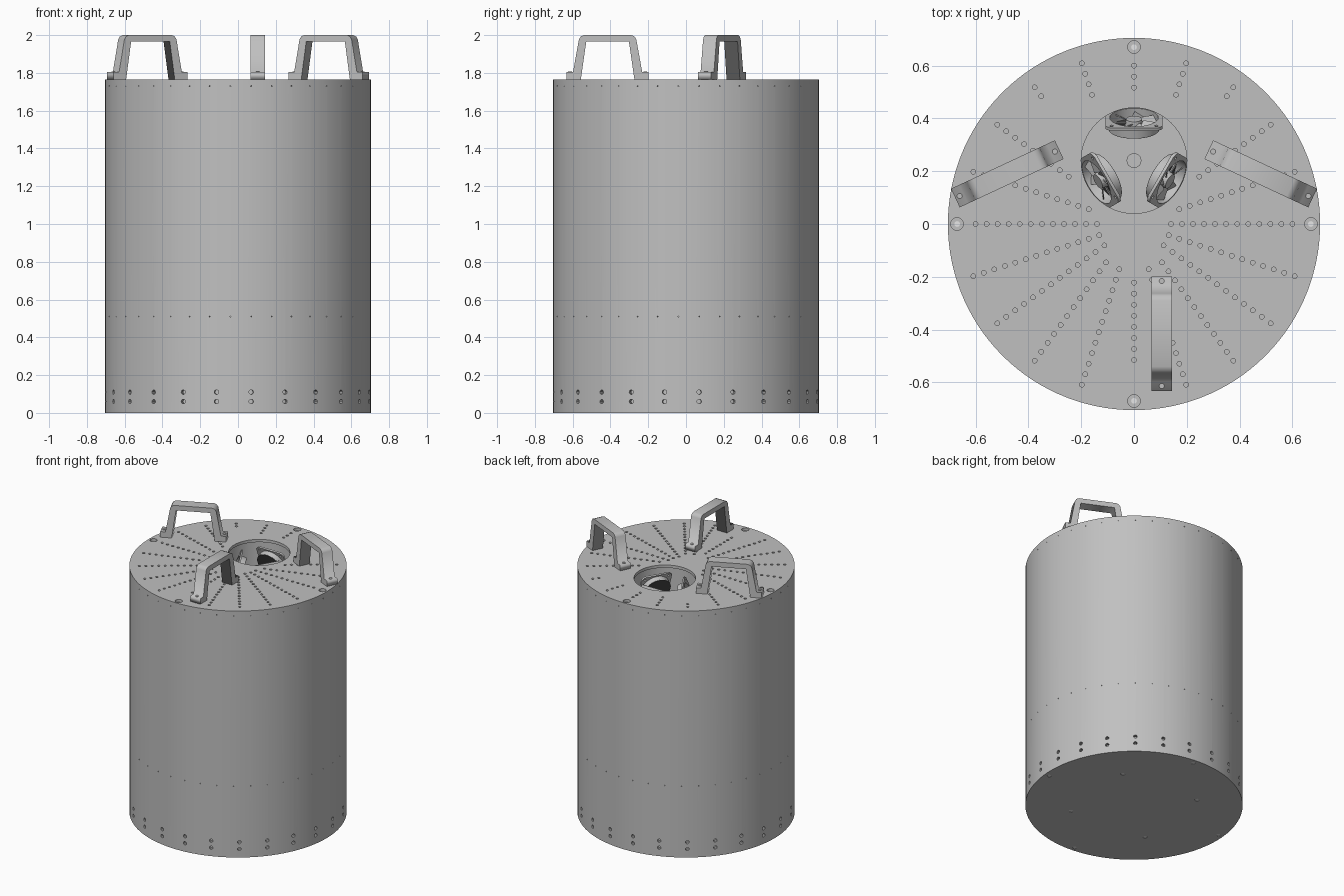
import bpy, bmesh, math
from math import sin, cos, radians, pi
from mathutils import Matrix, Vector

cube = bpy.data.objects.get("Cube")
if cube:
    bpy.data.objects.remove(cube, do_unlink=True)


def material(name, value):
    m = bpy.data.materials.new(name)
    m.use_nodes = True
    colour = (value, value, value, 1)
    m.diffuse_color = colour
    m.node_tree.nodes["Principled BSDF"].inputs["Base Color"].default_value = colour
    return m


GREY = material("satin grey", 0.53)
LIGHT = material("light steel", 0.85)
DARK = material("dark recess", 0.06)

RADIUS, HEIGHT, PLATE = 0.705, 1.765, 0.02
DECK = HEIGHT - PLATE
WELL = Vector((0, 0.24, 0))


def add(name, mesh, mat, matrix=Matrix()):
    ob = bpy.data.objects.new(name, mesh)
    bpy.context.collection.objects.link(ob)
    mesh.materials.clear()
    mesh.materials.append(mat)
    ob.matrix_world = matrix
    return ob


def from_bmesh(name, bm, mat, matrix=Matrix()):
    bmesh.ops.recalc_face_normals(bm, faces=bm.faces)
    mesh = bpy.data.meshes.new(name)
    bm.to_mesh(mesh)
    bm.free()
    return add(name, mesh, mat, matrix)


def cylinder(bm, matrix, radius, depth, sides=12, top=None):
    bmesh.ops.create_cone(bm, cap_ends=True, segments=sides, radius1=radius,
                          radius2=radius if top is None else top, depth=depth, matrix=matrix)


def circle(x, y, radius, sides=12):
    return [(x + radius * cos(2 * pi * i / sides), y + radius * sin(2 * pi * i / sides))
            for i in range(sides)]


def sheet(name, loops, thickness, mat, matrix=Matrix()):
    """Flat plate from an outline and its hole loops, centred on local z = 0."""
    curve = bpy.data.curves.new(name, 'CURVE')
    curve.dimensions, curve.fill_mode, curve.extrude = '2D', 'BOTH', thickness / 2
    for loop in loops:
        s = curve.splines.new('POLY')
        s.points.add(len(loop) - 1)
        for p, (x, y) in zip(s.points, loop):
            p.co = (x, y, 0, 1)
        s.use_cyclic_u = True
    temp = bpy.data.objects.new(name + "_outline", curve)
    bpy.context.collection.objects.link(temp)
    bpy.context.view_layer.update()
    mesh = bpy.data.meshes.new_from_object(temp.evaluated_get(bpy.context.evaluated_depsgraph_get()))
    bpy.data.objects.remove(temp, do_unlink=True)
    return add(name, mesh, mat, matrix)


def smooth(ob):
    bpy.ops.object.select_all(action='DESELECT')
    ob.select_set(True)
    bpy.context.view_layer.objects.active = ob
    bpy.ops.object.shade_smooth_by_angle(angle=radians(30))


def polar(radius, degrees, z=0):
    return Vector((radius * cos(radians(degrees)), radius * sin(radians(degrees)), z))


# Drum body
bm = bmesh.new()
cylinder(bm, Matrix.Translation((0, 0, DECK / 2)), RADIUS, DECK, 120)
body = from_bmesh("drum_body", bm, GREY)

# Cutters: side hole rows, pin holes, underside holes and fan chamber
bm = bmesh.new()
rows = [(0.06, 24, 0.012, 10), (0.11, 24, 0.012, 10), (0.51, 40, 0.003, 6), (1.73, 40, 0.003, 6)]
for z, count, radius, sides in rows:
    for i in range(count):
        angle = 5.7 + 360 * i / count
        turn = Matrix.Rotation(radians(angle), 4, 'Z') @ Matrix.Rotation(pi / 2, 4, 'Y')
        cylinder(bm, Matrix.Translation(polar(RADIUS, angle, z)) @ turn, radius, 0.05, sides)
under = [polar(0.67, a - 5) for a in range(0, 360, 90)] + [polar(0.415, a - 5) for a in range(45, 360, 90)]
for p in under:
    cylinder(bm, Matrix.Translation(p), 0.015, 0.02)
cylinder(bm, Matrix.Translation(WELL + Vector((0, 0, DECK - 0.2))), 0.24, 0.5, 64)
cutter = from_bmesh("hole_cutter", bm, GREY)
cutter.hide_render = True
cut = body.modifiers.new("holes", 'BOOLEAN')
cut.operation, cut.solver, cut.object = 'DIFFERENCE', 'EXACT', cutter
bpy.context.view_layer.objects.active = body
bpy.ops.object.modifier_apply(modifier=cut.name)
bpy.data.objects.remove(cutter, do_unlink=True)
smooth(body)

# Top plate with radiating hole rows: angle -> first and last radius
rays = {0: (0.14, 0.6), 18: (0.17, 0.64), 36: (0.3, 0.64), 54: (0.59, 0.64), 72: (0.51, 0.64),
        90: (0.51, 0.6), -18: (0.14, 0.64), -36: (0.14, 0.64), -54: (0.16, 0.64),
        -72: (0.17, 0.64), -90: (0.21, 0.515)}
loops = [circle(0, 0, RADIUS, 120), circle(0, WELL.y, 0.2, 64)]
for angle, (first, last) in rays.items():
    for side in ((1,) if abs(angle) == 90 else (1, -1)):
        r = last
        while r > first - 0.01:
            p = polar(r, angle)
            loops.append(circle(side * p.x, p.y, 0.009, 10))
            r -= 0.0418
bolts = [polar(0.67, a) for a in range(0, 360, 90)]
loops += [circle(p.x, p.y, 0.024, 20) for p in bolts]
sheet("top_plate", loops, PLATE, GREY, Matrix.Translation((0, 0, HEIGHT - PLATE / 2)))

# Bright bolt centres on the top and underside
bm = bmesh.new()
for p in bolts:
    cylinder(bm, Matrix.Translation(p + Vector((0, 0, DECK + 0.002))), 0.011, 0.004)
for p in under:
    cylinder(bm, Matrix.Translation(p + Vector((0, 0, 0.006))), 0.014, 0.008)
from_bmesh("bolt_centres", bm, LIGHT)

# Boss on the chamber floor
bm = bmesh.new()
cylinder(bm, Matrix.Translation(WELL + Vector((0, 0, DECK - 0.447))), 0.028, 0.01, 24)
from_bmesh("floor_boss", bm, GREY)

# Three tilted fans facing the chamber centre
half, chamfer = 0.108, 0.02
frame = [(half, chamfer - half), (half, half - chamfer), (half - chamfer, half), (chamfer - half, half),
         (-half, half - chamfer), (-half, chamfer - half), (chamfer - half, -half), (half - chamfer, -half)]
screws = [circle(sx * 0.085, sy * 0.085, 0.007, 8) for sx in (1, -1) for sy in (1, -1)]
for n, azimuth in enumerate((90, 210, 330), 1):
    # Local +z looks at the chamber centre and slightly upwards
    place = (Matrix.Translation(WELL + polar(0.158, azimuth, 1.638))
             @ Matrix.Rotation(radians(azimuth + 90), 4, 'Z')
             @ Matrix.Rotation(radians(90 - 22), 4, 'X'))
    sheet(f"fan_frame_{n}", [frame, circle(0, 0, 0.092, 40)] + screws, 0.012, GREY, place)
    sheet(f"fan_shroud_{n}", [circle(0, 0, 0.098, 40), circle(0, 0, 0.092, 40)], 0.04, GREY,
          place @ Matrix.Translation((0, 0, -0.02)))
    bm = bmesh.new()
    cylinder(bm, Matrix.Translation((0, 0, -0.04)), 0.096, 0.004, 40)
    from_bmesh(f"fan_back_{n}", bm, DARK, place)
    bm = bmesh.new()
    cylinder(bm, Matrix.Translation((0, 0, -0.018)), 0.036, 0.036, 24, 0.03)
    for i in range(7):
        bmesh.ops.create_cube(bm, size=1, matrix=Matrix.Rotation(2 * pi * i / 7, 4, 'Z')
                              @ Matrix.Translation((0.06, 0, -0.018))
                              @ Matrix.Rotation(radians(30), 4, 'X')
                              @ Matrix.Diagonal((0.058, 0.042, 0.004, 1)))
    from_bmesh(f"fan_rotor_{n}", bm, GREY, place)

# Carrying handles: half profile mirrored, then given width
side = [(0.142, 0), (0.217, 0), (0.217, 0.04), (0.183, 0.04), (0.152, 0.212), (0.142, 0.228), (0.125, 0.235)]
inner = (0.113, 0.2)
profile = side + [(-x, z) for x, z in reversed(side)] + [(-inner[0], inner[1]), inner]
handles = {"front": (0.105, -0.415, 90), "left": (0.48, 0.19, -25), "right": (-0.48, 0.19, 25)}
for name, (x, y, angle) in handles.items():
    place = Matrix.Translation((x, y, HEIGHT)) @ Matrix.Rotation(radians(angle), 4, 'Z')
    sheet(f"{name}_handle", [profile], 0.078, GREY, place @ Matrix.Rotation(pi / 2, 4, 'X'))
    bm = bmesh.new()
    for end in (-0.199, 0.199):
        cylinder(bm, Matrix.Translation((end, 0, 0.041)), 0.01, 0.004)
    from_bmesh(f"{name}_handle_screws", bm, GREY, place)
